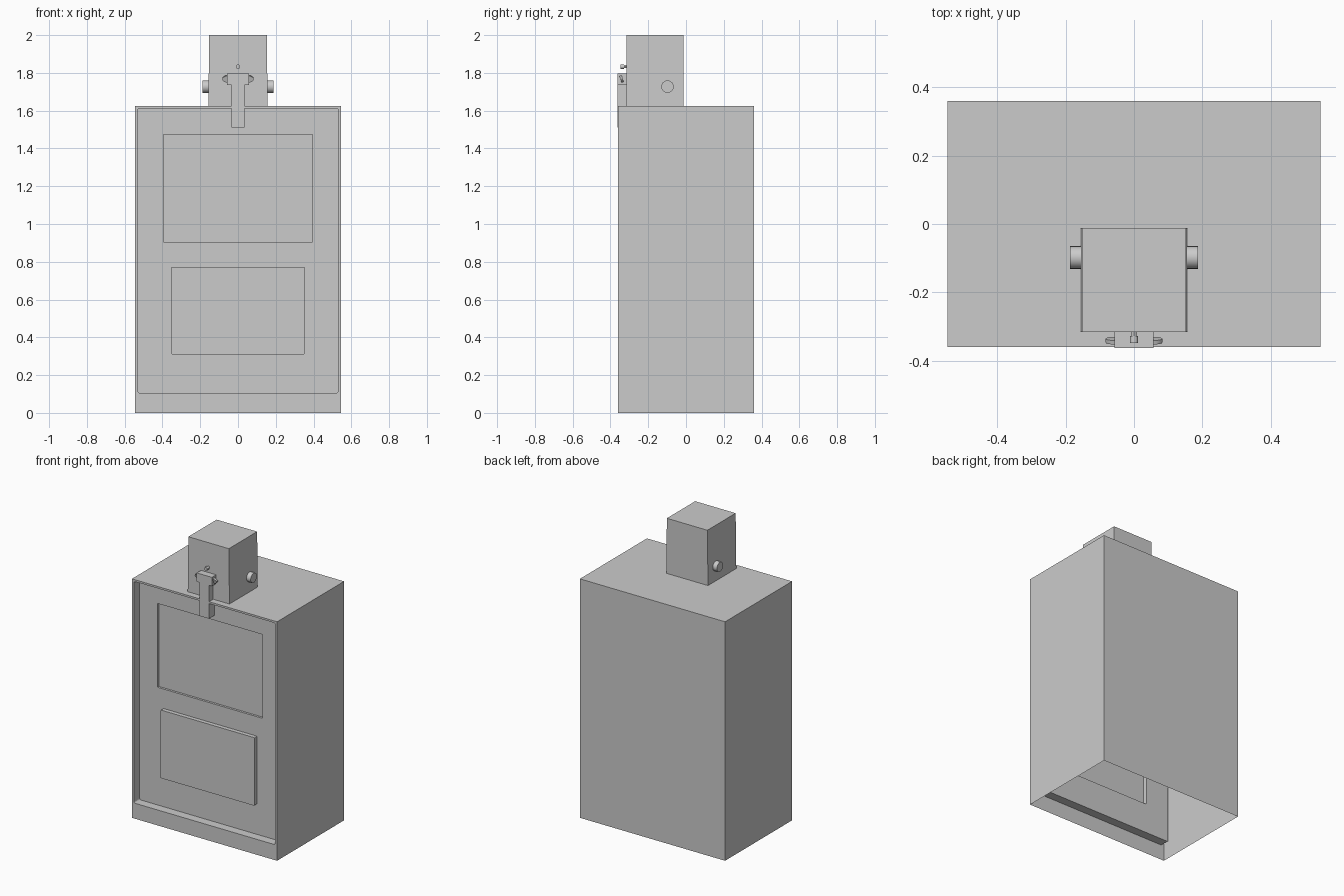
import bpy, bmesh, math
from mathutils import Matrix, Vector

if "Cube" in bpy.data.objects:
    bpy.data.objects.remove(bpy.data.objects["Cube"])


def finish(bm, name, smooth=False):
    bmesh.ops.remove_doubles(bm, verts=bm.verts, dist=0.0001)
    bmesh.ops.recalc_face_normals(bm, faces=bm.faces)
    me = bpy.data.meshes.new(name)
    bm.to_mesh(me)
    bm.free()
    ob = bpy.data.objects.new(name, me)
    bpy.context.collection.objects.link(ob)
    if smooth:
        bpy.context.view_layer.objects.active = ob
        ob.select_set(True)
        bpy.ops.object.shade_smooth_by_angle()
        ob.select_set(False)
    return ob


def loop(bm, x, z0, z1, y, r=0.0, seg=3):
    """Rounded rectangle of half width x in the XZ plane."""
    pts = []
    for i, (sx, z, sz) in enumerate(((1, z1, 1), (-1, z1, 1), (-1, z0, -1), (1, z0, -1))):
        for k in range(seg + 1):
            a = math.radians(90 * i + 90 * k / seg)
            pts.append(bm.verts.new((sx * (x - r) + r * math.cos(a), y,
                                     z - sz * r + r * math.sin(a))))
    return pts


def bridge(bm, a, b):
    n = len(a)
    for i in range(n):
        bm.faces.new((a[i], a[(i + 1) % n], b[(i + 1) % n], b[i]))


def chain(bm, loops, cap=False):
    for a, b in zip(loops, loops[1:]):
        bridge(bm, a, b)
    if cap:
        bm.faces.new(loops[-1])


def box(name, x, y0, y1, z0, z1):
    bm = bmesh.new()
    bmesh.ops.create_cube(bm, size=1)
    for v in bm.verts:
        v.co = Vector((v.co.x * 2 * x, (y0 + y1) / 2 + v.co.y * (y1 - y0),
                       (z0 + z1) / 2 + v.co.z * (z1 - z0)))
    return finish(bm, name)


def rod(name, center, axis, r, length, seg=24, scale=(1, 1, 1), tilt=0):
    bm = bmesh.new()
    bmesh.ops.create_cone(bm, cap_ends=True, segments=seg, radius1=r, radius2=r, depth=length)
    turn = Vector((0, 0, 1)).rotation_difference(Vector(axis)).to_matrix().to_4x4()
    bm.transform(Matrix.Translation(center) @ Matrix.Rotation(tilt, 4, 'X')
                 @ Matrix.Diagonal((*scale, 1)) @ turn)
    return finish(bm, name, True)


# Cabinet: thin shell open at the bottom, with a framed recess in front
W, D, H = 0.546, 0.36, 1.625
DOOR = -0.30
bm = bmesh.new()
chain(bm, [loop(bm, W, 0, H, -D),
           loop(bm, 0.53, 0.105, 1.612, -D, 0.01),
           loop(bm, 0.53, 0.105, 1.612, DOOR, 0.01)])
for corners in ([(-W, D, 0), (W, D, 0), (W, D, H), (-W, D, H)],
                [(-W, -D, H), (W, -D, H), (W, D, H), (-W, D, H)],
                [(-W, -D, 0), (-W, D, 0), (-W, D, H), (-W, -D, H)],
                [(W, -D, 0), (W, D, 0), (W, D, H), (W, -D, H)]):
    bm.faces.new([bm.verts.new(c) for c in corners])
finish(bm, "cabinet")

# Door: sunken window above, raised panel below
bm = bmesh.new()
for z0, z1, px, p0, p1, py in ((0.84, 1.612, 0.395, 0.905, 1.475, DOOR + 0.015),
                               (0.105, 0.84, 0.352, 0.31, 0.773, DOOR - 0.028)):
    chain(bm, [loop(bm, 0.53, z0, z1, DOOR), loop(bm, px, p0, p1, DOOR, 0.004),
               loop(bm, px, p0, p1, py, 0.004)], cap=True)
finish(bm, "door")

# Coin box, slightly tapered
coin = box("coin_box", 0.157, -0.316, -0.012, H, 2.0)
for v in coin.data.vertices:
    if v.co.z > 1.9:
        v.co.x *= 0.97

# Pull handle: stem and cross block with side tabs
box("handle_stem", 0.035, -0.362, DOOR, 1.51, 1.737)
box("handle_block", 0.057, -0.362, -0.316, 1.737, 1.797)
for s, side in ((-1, "left"), (1, "right")):
    rod("handle_tab_" + side, (s * 0.057, -0.341, 1.768), (0, 1, 0), 0.018, 0.012,
        16, (1.45, 1, 1), math.radians(18))
    # Round lock on each side of the coin box
    rod("side_lock_" + side, (s * 0.17, -0.098, 1.727), (1, 0, 0), 0.033, 0.034)

# Front coin button
rod("button_stem", (0, -0.326, 1.833), (0, 1, 0), 0.008, 0.024, 12)
rod("button_head", (0, -0.338, 1.833), (0, 1, 0), 0.012, 0.02, 16)
